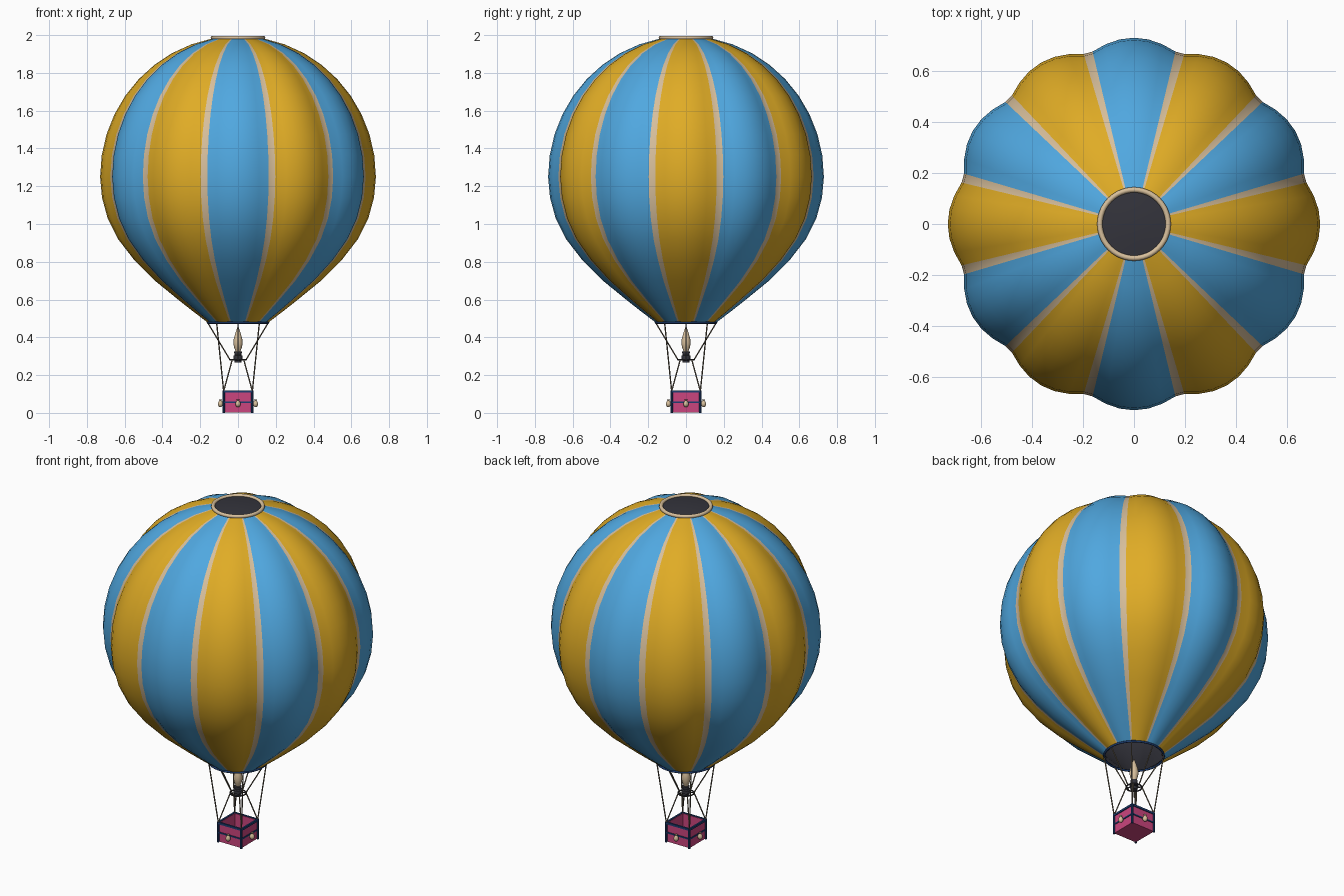
import bpy, bmesh, math
from mathutils import Vector

if "Cube" in bpy.data.objects:
    bpy.data.objects.remove(bpy.data.objects["Cube"])

def mat(name, r, g, b):
    m = bpy.data.materials.new(name)
    m.diffuse_color = (r, g, b, 1)
    m.use_nodes = True
    m.node_tree.nodes["Principled BSDF"].inputs["Base Color"].default_value = m.diffuse_color
    return m

YELLOW = mat("golden yellow", .745, .413, .019)
BLUE = mat("sky blue", .08, .39, .745)
CREAM = mat("cream", .68, .52, .33)
PINK = mat("magenta", .60, .06, .21)
NAVY = mat("navy", .012, .045, .16)
DARK = mat("charcoal", .034, .034, .045)
ROPE = mat("rope brown", .17, .14, .10)

def finish(name, bm, mats, smooth=True):
    me = bpy.data.meshes.new(name)
    bm.to_mesh(me)
    bm.free()
    for m in mats:
        me.materials.append(m)
    ob = bpy.data.objects.new(name, me)
    bpy.context.collection.objects.link(ob)
    if smooth:
        bpy.ops.object.select_all(action='DESELECT')
        ob.select_set(True)
        bpy.context.view_layer.objects.active = ob
        bpy.ops.object.shade_smooth_by_angle(angle=math.radians(40))
    return ob

def skin(bm, rings, close=True):
    """Join successive rings of points with quads; returns (face, column)."""
    vs = [[bm.verts.new(p) for p in ring] for ring in rings]
    out, n = [], len(vs[0])
    for a, b in zip(vs, vs[1:]):
        for i in range(n):
            j = (i + 1) % n
            out.append((bm.faces.new((a[i], a[j], b[j], b[i])), i))
    return out

def lathe(name, profile, m, n=24, at=(0, 0, 0)):
    bm = bmesh.new()
    skin(bm, [[Vector(at) + Vector((r * math.cos(t), r * math.sin(t), z))
               for t in (math.tau * i / n for i in range(n))] for r, z in profile])
    bmesh.ops.remove_doubles(bm, verts=bm.verts, dist=1e-6)
    return finish(name, bm, [m])

def torus(name, R, r, z, m, n=48):
    pts = [(R + r * math.cos(a), z + r * math.sin(a)) for a in (math.tau * k / 10 for k in range(11))]
    return lathe(name, pts, m, n)

def box(name, lo, hi, m):
    lo, hi = Vector(lo), Vector(hi)
    bm = bmesh.new()
    bmesh.ops.create_cube(bm, size=1)
    for v in bm.verts:
        v.co = (lo + hi) / 2 + Vector([c * d for c, d in zip(v.co, hi - lo)])
    return finish(name, bm, [m], False)

def rod(name, a, b, r, m):
    a, b = Vector(a), Vector(b)
    bm = bmesh.new()
    bmesh.ops.create_cone(bm, cap_ends=True, segments=8, radius1=r, radius2=r, depth=(b - a).length)
    q = (b - a).to_track_quat('Z', 'Y')
    for v in bm.verts:
        v.co = q @ v.co + (a + b) / 2
    return finish(name, bm, [m])

# Envelope: 12 bulging gores with a cream tape in every valley
profile = [(.16, .478), (.235, .535), (.305, .59), (.44, .70), (.55, .81), (.635, .92), (.69, 1.03), (.72, 1.14)]
profile += [(.73 * math.cos(t), 1.25 + .745 * math.sin(t)) for t in (math.radians(79 * k / 9) for k in range(10))]
offsets = [-13.5, -9, -4.5, 0, 4.5, 9, 13.5]
angles = [30 * g + o for g in range(12) for o in offsets]

def gore_ring(r, z, scale=1):
    pts = []
    for a in angles:
        t = math.radians(a)
        rr = scale * r * (.943 + .057 * abs(math.cos(6 * t)))
        pts.append((rr * math.cos(t), rr * math.sin(t), z))
    return pts

bm = bmesh.new()
for f, col in skin(bm, [gore_ring(r, z) for r, z in profile]):
    gore, part = divmod(col, 7)
    f.material_index = 2 if part == 6 else gore % 2
env = finish("envelope", bm, [YELLOW, BLUE, CREAM])
for p in env.data.polygons:
    p.use_smooth = True

# Dark lining inside the envelope
bm = bmesh.new()
skin(bm, [gore_ring(r, z, .975) for r, z in profile])
bmesh.ops.reverse_faces(bm, faces=bm.faces)
finish("envelope_lining", bm, [DARK])

# Crown vent and mouth hoop
lathe("crown_vent", [(.132, 1.985), (.07, 1.992), (0, 1.995)], DARK, 48)
torus("crown_ring", .134, .0105, 1.986, CREAM)
torus("mouth_hoop", .16, .006, .477, NAVY)

# Basket: open box with navy trim
W, H, T = .076, .115, .008
box("basket_floor", (-W, -W, .003), (W, W, .014), PINK)
for s in (-1, 1):
    a, b = sorted((s * W, s * (W - T)))
    box("basket_wall_x", (a, -W, .003), (b, W, H), PINK)
    box("basket_wall_y", (-W, a, .003), (W, b, H), PINK)
    for name, z, h in (("rim", H - .002, .006), ("band", .057, .004)):
        a, b = sorted((s * (W + .005), s * (W - .005)))
        if name == "band":
            a, b = sorted((s * (W + .004), s * (W - .002)))
        L = max(abs(a), abs(b))
        box("basket_%s_x" % name, (a, -L, z - h), (b, L, z + h), NAVY)
        box("basket_%s_y" % name, (-L, a, z - h), (L, b, z + h), NAVY)
    for t in (-1, 1):
        rod("corner_post", (s * W, t * W, 0), (s * W, t * W, H + .004), .007, NAVY)

# Sandbags hanging on the middle of each side
bag = [(0, .03), (.008, .033), (.0135, .042), (.014, .05), (.009, .061), (.005, .066), (.008, .071), (0, .071)]
for k in range(4):
    t = k * math.pi / 2
    lathe("sandbag", bag, CREAM, 12, (.093 * math.cos(t), .093 * math.sin(t), 0))

# Burner, flame and burner hoop
lathe("burner", [(0, .268), (.018, .268), (.018, .283), (.025, .285), (.025, .303), (.017, .306),
                 (.02, .318), (.02, .324), (0, .324)], DARK, 16)
lathe("flame", [(0, .32), (.012, .325), (.02, .345), (.025, .37), (.022, .395), (.013, .425), (.005, .448), (0, .462)], CREAM, 16)
torus("burner_hoop", .043, .004, .282, DARK, 24)

# Ropes: mouth to basket corners, mouth to burner hoop, hoop to basket
for k in range(4):
    t = k * math.pi / 2
    d = t + math.pi / 4
    ax = Vector((math.cos(t), math.sin(t), 0))
    dg = Vector((math.cos(d), math.sin(d), 0))
    corner = dg * W * math.sqrt(2) + Vector((0, 0, H))
    rod("corner_rope", dg * .16 + Vector((0, 0, .477)), corner, .0035, ROPE)
    rod("burner_rope", ax * .16 + Vector((0, 0, .477)), ax * .043 + Vector((0, 0, .282)), .0035, ROPE)
    rod("burner_strut", dg * .043 + Vector((0, 0, .282)), corner, .0035, ROPE)
    rod("burner_arm", dg * .043 + Vector((0, 0, .282)), (0, 0, .282), .003, DARK)
